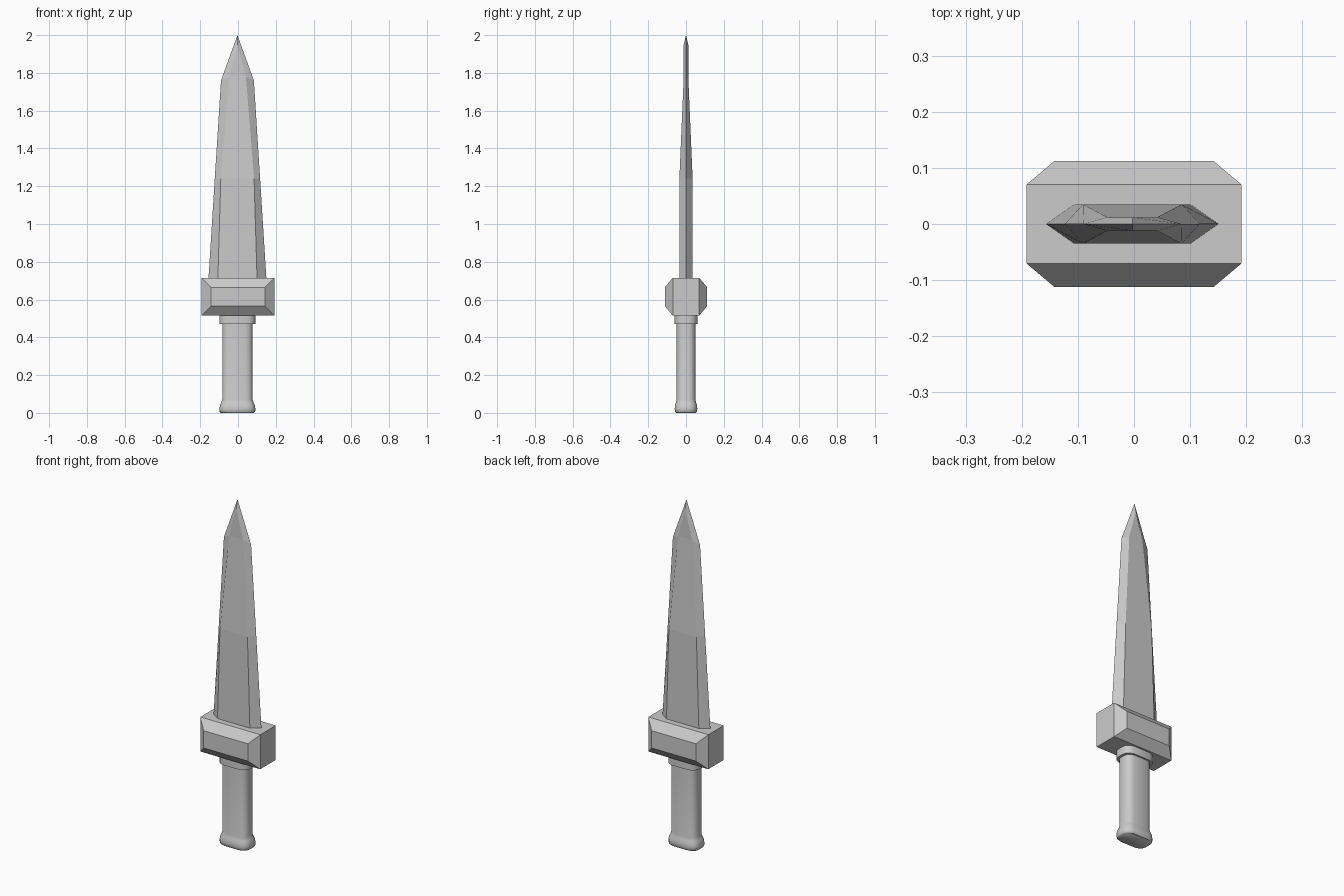
import bpy, bmesh

if "Cube" in bpy.data.objects:
    bpy.data.objects.remove(bpy.data.objects["Cube"])


def loft(name, rings, smooth=False):
    """Skin a stack of equal-length closed rings and cap both ends."""
    bm = bmesh.new()
    loops = [[bm.verts.new(p) for p in ring] for ring in rings]
    n = len(loops[0])
    for a, b in zip(loops, loops[1:]):
        for i in range(n):
            j = (i + 1) % n
            bm.faces.new((a[i], a[j], b[j], b[i]))
    bm.faces.new(loops[0])
    bm.faces.new(loops[-1])
    bmesh.ops.remove_doubles(bm, verts=bm.verts[:], dist=0.0005)
    bmesh.ops.recalc_face_normals(bm, faces=bm.faces[:])
    mesh = bpy.data.meshes.new(name)
    bm.to_mesh(mesh)
    bm.free()
    obj = bpy.data.objects.new(name, mesh)
    bpy.context.collection.objects.link(obj)
    if smooth:
        bpy.ops.object.select_all(action='DESELECT')
        obj.select_set(True)
        bpy.context.view_layer.objects.active = obj
        bpy.ops.object.shade_smooth_by_angle(angle=0.8)
    return obj


def blade_ring(w, zw, f, t, zf):
    """Hexagonal section: sharp edges at +-w, flats from -f to f at depth t."""
    cx = -0.003
    return [(cx - w, 0, zw), (cx - f, -t, zf), (cx + f, -t, zf),
            (cx + w, 0, zw), (cx + f, t, zf), (cx - f, t, zf)]


def grip_ring(hx, hy, z):
    """Rounded oblong section."""
    quarter = [(1, 0.3), (0.94, 0.62), (0.8, 0.86), (0.55, 1)]
    pts = quarter + [(-x, y) for x, y in reversed(quarter)]
    pts += [(-x, -y) for x, y in pts]
    return [(x * hx - 0.003, y * hy, z) for x, y in pts]


def guard_ring(hx, hz, y):
    return [(sx * hx, y, 0.615 + sz * hz)
            for sx, sz in ((-1, -1), (1, -1), (1, 1), (-1, 1))]


# Blade
loft("blade", [blade_ring(0.154, 0.70, 0.104, 0.035, 0.70),
               blade_ring(0.120, 1.24, 0.088, 0.035, 1.24),
               blade_ring(0.087, 1.76, 0.045, 0.012, 1.78),
               blade_ring(0, 2.0, 0, 0.012, 1.95)])

# Crossguard with chamfered front and back
loft("guard", [guard_ring(0.142, 0.05, -0.112), guard_ring(0.192, 0.10, -0.07),
               guard_ring(0.192, 0.10, 0.07), guard_ring(0.142, 0.05, 0.112)])

# Grip with flared pommel
loft("grip", [grip_ring(hx, hy, z) for hx, hy, z in
              ((0.088, 0.053, 0), (0.094, 0.058, 0.006), (0.095, 0.060, 0.022),
               (0.092, 0.058, 0.042), (0.085, 0.053, 0.056),
               (0.080, 0.050, 0.072), (0.080, 0.050, 0.53))], smooth=True)

# Collar under the guard
loft("collar", [grip_ring(0.095, 0.060, 0.47),
                grip_ring(0.095, 0.060, 0.53)], smooth=True)
